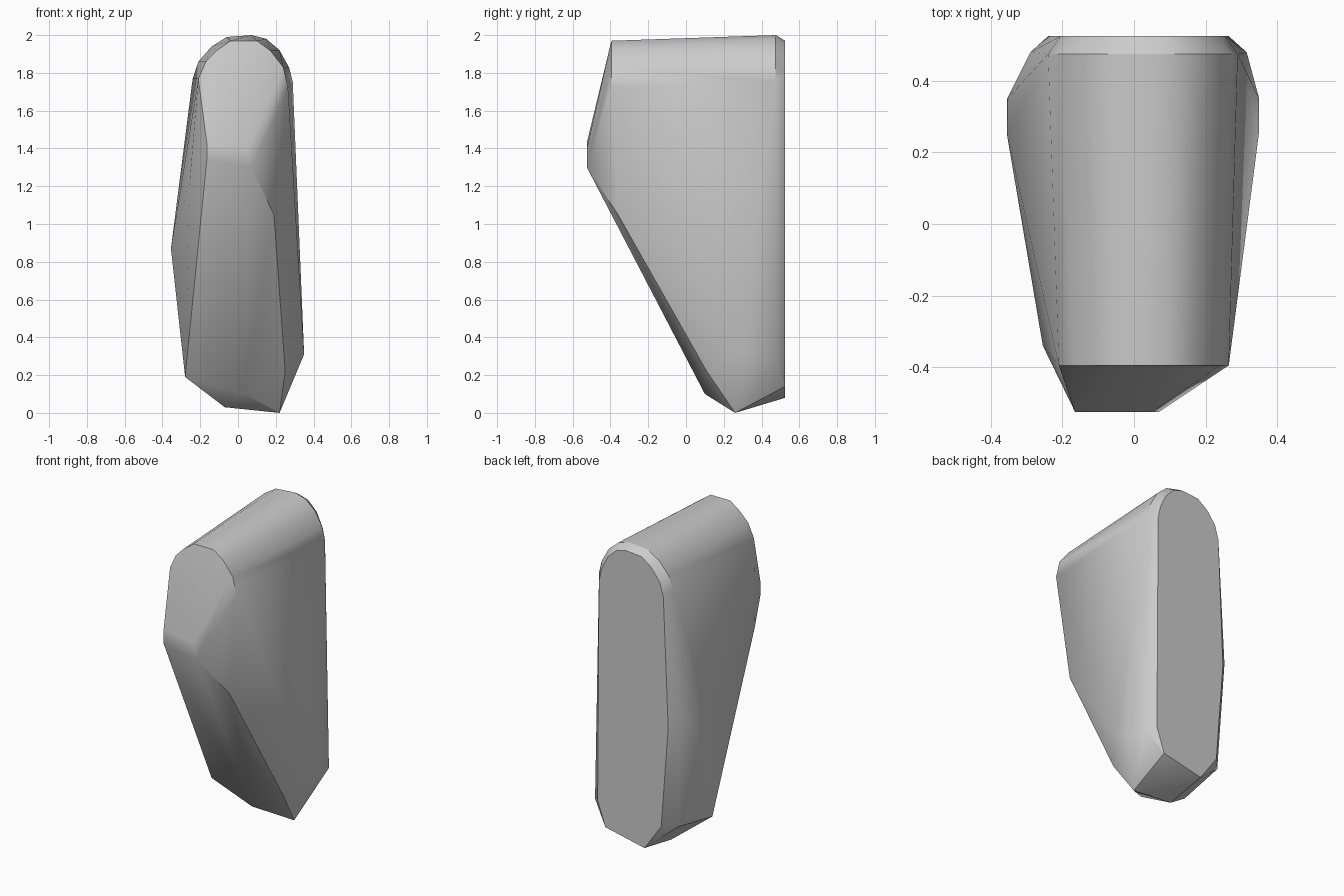
import bpy
import bmesh
import math

cube = bpy.data.objects.get("Cube")
if cube:
    bpy.data.objects.remove(cube, do_unlink=True)

# Plain stone grey
stone = bpy.data.materials.new("stone_grey")
stone.use_nodes = True
grey = (0.6, 0.6, 0.6, 1.0)
stone.diffuse_color = grey
stone.node_tree.nodes["Principled BSDF"].inputs["Base Color"].default_value = grey
stone.node_tree.nodes["Principled BSDF"].inputs["Roughness"].default_value = 0.8

# Rounded crown profiles (x, z), left to right
front_arch = [(-0.21, 1.77), (-0.17, 1.86), (-0.11, 1.92), (-0.04, 1.97),
              (0.10, 1.97), (0.17, 1.92), (0.24, 1.83), (0.265, 1.72)]
back_arch = [(-0.24, 1.77), (-0.21, 1.86), (-0.14, 1.94), (-0.06, 1.99),
             (0.07, 2.0), (0.15, 1.98), (0.22, 1.92), (0.27, 1.83), (0.29, 1.75)]

points = [(x, -0.395, z) for x, z in front_arch]
points += [(x, 0.475, z) for x, z in back_arch]
# Chamfered rim of the back face
points += [(0.025 + (x - 0.025) * 0.87, 0.525, z - 0.03) for x, z in back_arch]

# Jutting brow on the front
points += [(-0.165, -0.525, 1.43), (-0.165, -0.525, 1.34),
           (0.05, -0.525, 1.40), (0.07, -0.525, 1.30)]
# Edges of the undercut front slope
points += [(-0.255, -0.34, 1.23), (0.19, -0.36, 1.05), (-0.28, 0.13, 0.19),
           (0.25, 0.11, 0.22), (0.03, 0.10, 0.10)]
# Bulges of the two sides
points += [(-0.355, 0.25, 0.87), (-0.355, 0.35, 0.87), (-0.29, 0.48, 0.95),
           (0.35, 0.26, 0.31), (0.35, 0.35, 0.31), (0.315, 0.48, 0.28)]
# Foot and lower rim of the back face
points += [(0.22, 0.26, 0.0), (-0.07, 0.25, 0.03), (-0.26, 0.45, 0.24),
           (-0.24, 0.525, 0.90), (-0.19, 0.525, 0.25), (-0.07, 0.525, 0.08),
           (0.21, 0.525, 0.14), (0.265, 0.525, 0.30)]

# Wrap the points in a single convex stone
bm = bmesh.new()
for p in points:
    bm.verts.new(p)
hull = bmesh.ops.convex_hull(bm, input=bm.verts[:])
loose = {g for g in hull["geom_interior"] + hull["geom_unused"]
         if isinstance(g, bmesh.types.BMVert)}
bmesh.ops.delete(bm, geom=[v for v in loose if v.is_valid], context="VERTS")
bmesh.ops.dissolve_limit(bm, angle_limit=math.radians(1), verts=bm.verts[:], edges=bm.edges[:])
bmesh.ops.recalc_face_normals(bm, faces=bm.faces[:])

mesh = bpy.data.meshes.new("standing_rock")
bm.to_mesh(mesh)
bm.free()
mesh.materials.append(stone)
rock = bpy.data.objects.new("standing_rock", mesh)
bpy.context.collection.objects.link(rock)

# Soft shading with the sharp breaks kept
bpy.ops.object.select_all(action="DESELECT")
rock.select_set(True)
bpy.context.view_layer.objects.active = rock
bpy.ops.object.shade_smooth_by_angle(angle=math.radians(30))
